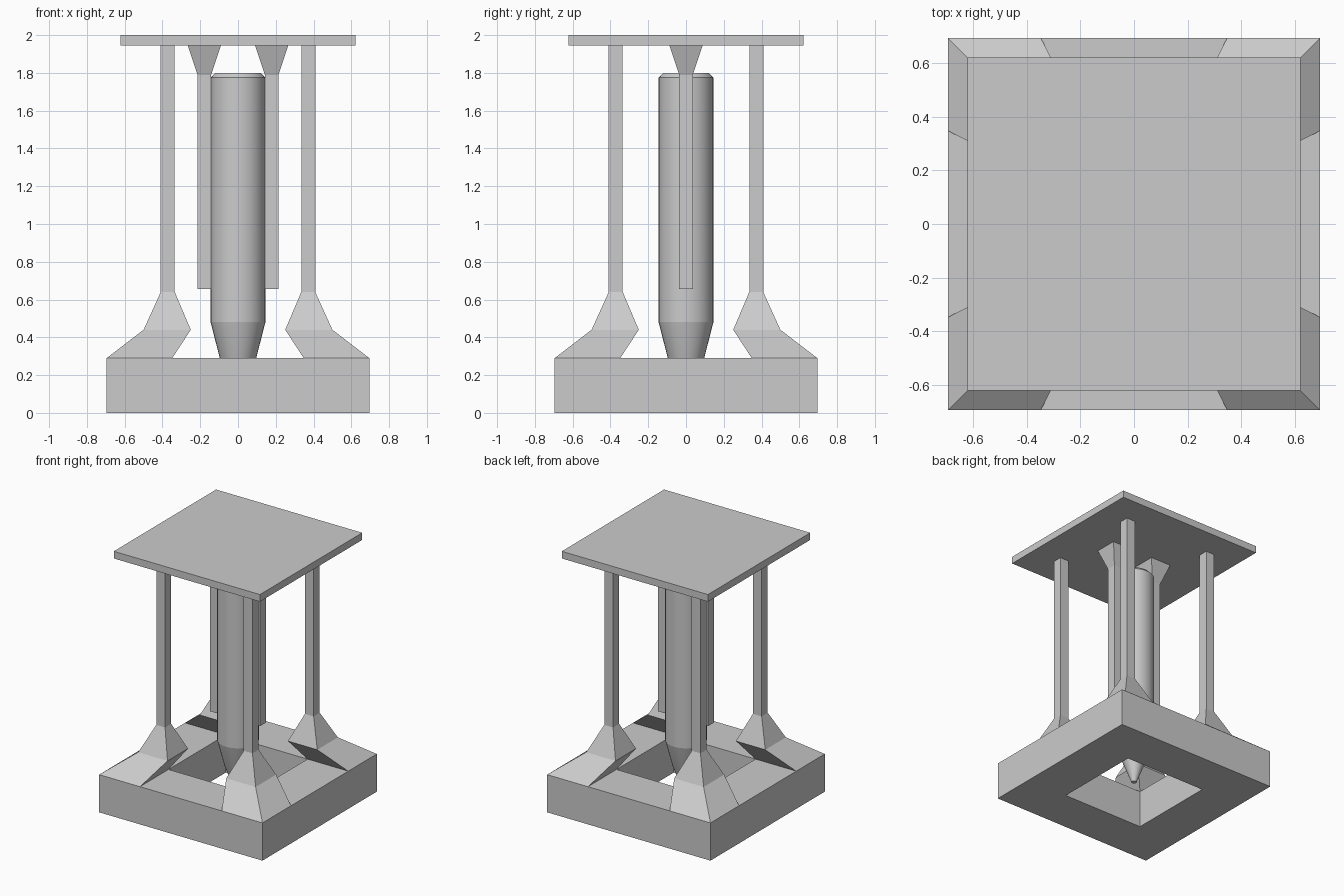
import bpy, bmesh, math

if "Cube" in bpy.data.objects:
    bpy.data.objects.remove(bpy.data.objects["Cube"], do_unlink=True)

grey = bpy.data.materials.new("plain grey")
grey.use_nodes = True
COLOUR = (0.6, 0.6, 0.6, 1)
grey.diffuse_color = COLOUR
grey.node_tree.nodes["Principled BSDF"].inputs["Base Color"].default_value = COLOUR


def finish(bm, name):
    bmesh.ops.recalc_face_normals(bm, faces=bm.faces)
    mesh = bpy.data.meshes.new(name)
    bm.to_mesh(mesh)
    bm.free()
    mesh.materials.append(grey)
    obj = bpy.data.objects.new(name, mesh)
    bpy.context.collection.objects.link(obj)
    return obj


def square_loft(name, sections, sx=1, sy=1):
    """Loft squares given as (centre x, centre y, half width, z), bottom to top."""
    bm = bmesh.new()
    rings = [[bm.verts.new((sx * (cx + i * h), sy * (cy + j * h), z))
              for i, j in ((-1, -1), (1, -1), (1, 1), (-1, 1))]
             for cx, cy, h, z in sections]
    for low, high in zip(rings, rings[1:]):
        for k in range(4):
            n = (k + 1) % 4
            bm.faces.new((low[k], low[n], high[n], high[k]))
    bm.faces.new(rings[0])
    bm.faces.new(rings[-1])
    return finish(bm, name)


# Square base frame with a straight opening
BASE, HOLE, BASE_TOP, ROOF_BOTTOM = 0.695, 0.348, 0.29, 1.945
bm = bmesh.new()
loops = [[bm.verts.new((i * h, j * h, z))
          for i, j in ((-1, -1), (1, -1), (1, 1), (-1, 1))]
         for h, z in ((BASE, 0), (BASE, BASE_TOP), (HOLE, BASE_TOP), (HOLE, 0))]
for a, b in zip(loops, loops[1:] + loops[:1]):
    for k in range(4):
        n = (k + 1) % 4
        bm.faces.new((a[k], a[n], b[n], b[k]))
finish(bm, "base_frame")

# Roof plate
square_loft("roof_plate", [(0, 0, 0.622, ROOF_BOTTOM), (0, 0, 0.622, 2)])

# Corner posts, each with a flared foot
foot_centre = (BASE + HOLE) / 2
for sx, side in ((1, "left"), (-1, "right")):
    for sy, end in ((1, "back"), (-1, "front")):
        square_loft(f"{end}_{side}_post", [
            (foot_centre, foot_centre, (BASE - HOLE) / 2, BASE_TOP),
            (0.375, 0.375, 0.125, 0.44),
            (0.372, 0.372, 0.037, 0.64),
            (0.372, 0.372, 0.037, ROOF_BOTTOM)], sx, sy)

    # Guide rail hanging beside the central shaft
    square_loft(f"{side}_rail", [
        (0.178, 0, 0.036, 0.655),
        (0.178, 0, 0.036, 1.79),
        (0.178, 0, 0.088, ROOF_BOTTOM)], sx)

# Central shaft, turned from a profile of (radius, z)
profile = [(0.018, 0.085), (0.095, 0.285), (0.145, 0.48),
           (0.145, 1.775), (0.12, 1.80)]
SIDES = 32
bm = bmesh.new()
rings = [[bm.verts.new((r * math.cos(math.tau * k / SIDES),
                        r * math.sin(math.tau * k / SIDES), z))
          for k in range(SIDES)] for r, z in profile]
for low, high in zip(rings, rings[1:]):
    for k in range(SIDES):
        n = (k + 1) % SIDES
        bm.faces.new((low[k], low[n], high[n], high[k]))
bm.faces.new(rings[0])
bm.faces.new(rings[-1])
shaft = finish(bm, "pointed_shaft")
bpy.ops.object.select_all(action="DESELECT")
shaft.select_set(True)
bpy.context.view_layer.objects.active = shaft
bpy.ops.object.shade_smooth_by_angle(angle=math.radians(12))
